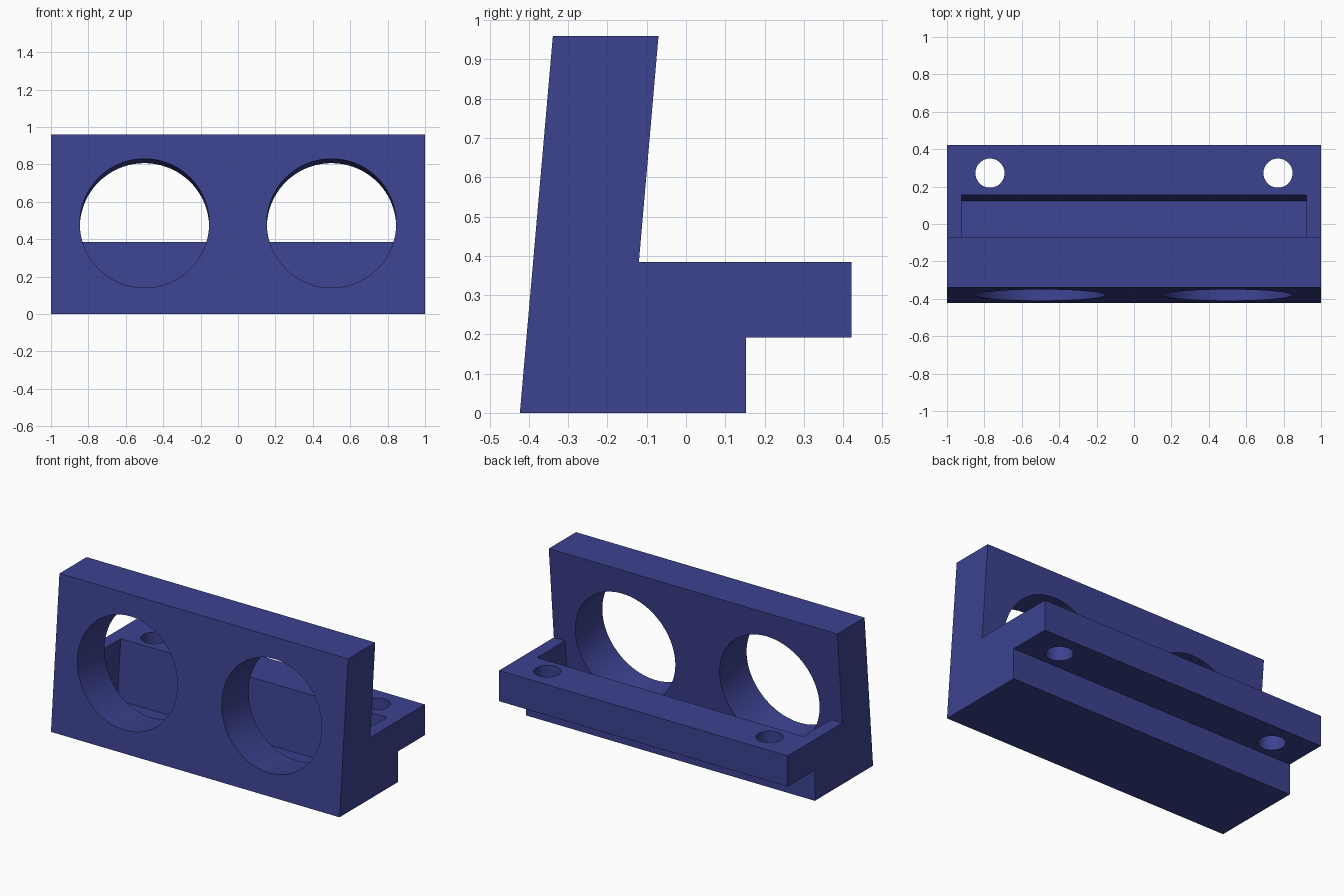
import bpy, bmesh, math
from mathutils import Matrix, Vector

if "Cube" in bpy.data.objects:
    bpy.data.objects.remove(bpy.data.objects["Cube"])

TILT = math.radians(5)
T = math.tan(TILT)

blue = bpy.data.materials.new("navy blue")
blue.diffuse_color = (0.045, 0.054, 0.28, 1)
blue.use_nodes = True
blue.node_tree.nodes["Principled BSDF"].inputs["Base Color"].default_value = blue.diffuse_color


def finish(name, bm):
    bmesh.ops.recalc_face_normals(bm, faces=bm.faces)
    me = bpy.data.meshes.new(name)
    bm.to_mesh(me)
    bm.free()
    ob = bpy.data.objects.new(name, me)
    bpy.context.collection.objects.link(ob)
    me.materials.append(blue)
    return ob


def extrude_profile(name, points, half_width):
    """Extrude a (y, z) side profile along x."""
    bm = bmesh.new()
    face = bm.faces.new([bm.verts.new((-half_width, y, z)) for y, z in points])
    ext = bmesh.ops.extrude_face_region(bm, geom=[face])
    verts = [v for v in ext["geom"] if isinstance(v, bmesh.types.BMVert)]
    bmesh.ops.translate(bm, verts=verts, vec=(2 * half_width, 0, 0))
    return finish(name, bm)


def cylinder(name, radius, depth, location, angle, segments):
    bm = bmesh.new()
    matrix = Matrix.Translation(Vector(location)) @ Matrix.Rotation(angle, 4, "X")
    bmesh.ops.create_cone(bm, cap_ends=True, segments=segments, radius1=radius,
                          radius2=radius, depth=depth, matrix=matrix)
    return finish(name, bm)


def cut(target, cutter):
    mod = target.modifiers.new(cutter.name, "BOOLEAN")
    mod.operation = "DIFFERENCE"
    mod.solver = "EXACT"
    mod.object = cutter
    cutter.hide_render = True
    cutter.hide_set(True)


# Leaning face plate with a stepped rear mounting ledge
bracket = extrude_profile("bracket", [
    (-0.423, 0), (0.153, 0), (0.153, 0.192), (0.422, 0.192), (0.422, 0.384),
    (-0.12, 0.384), (-0.07, 0.96), (-0.339, 0.96)], 1.0)

# Slot behind the plate, leaning with it
back = lambda z: -0.12 + (z - 0.384) * T
far = lambda z: 0.156 + (z - 0.384) * T
cut(bracket, extrude_profile("slot_cutter", [
    (back(0.036), 0.036), (far(0.012), 0.012), (far(0.6), 0.6), (back(0.6), 0.6)], 0.922))

for side, sign in (("left", -1), ("right", 1)):
    # Large round openings square to the leaning plate
    z = 0.485
    front_y = -0.423 + z * T
    cut(bracket, cylinder(side + "_opening_cutter", 0.346, 0.7,
                          (sign * 0.5, front_y - 0.02, z + 0.02 * T),
                          math.pi / 2 - TILT, 96))
    # Vertical screw holes through the ledge
    cut(bracket, cylinder(side + "_screw_hole_cutter", 0.078, 0.5,
                          (sign * 0.77, 0.272, 0.29), 0, 48))

# Apply the cuts, then smooth the round walls only
bpy.context.view_layer.update()
graph = bpy.context.evaluated_depsgraph_get()
cut_mesh = bpy.data.meshes.new_from_object(bracket.evaluated_get(graph))
bracket.modifiers.clear()
bracket.data = cut_mesh
for ob in list(bpy.data.objects):
    if ob != bracket:
        bpy.data.objects.remove(ob)
bpy.context.view_layer.objects.active = bracket
bracket.select_set(True)
bpy.ops.object.shade_smooth_by_angle(angle=math.radians(30))
